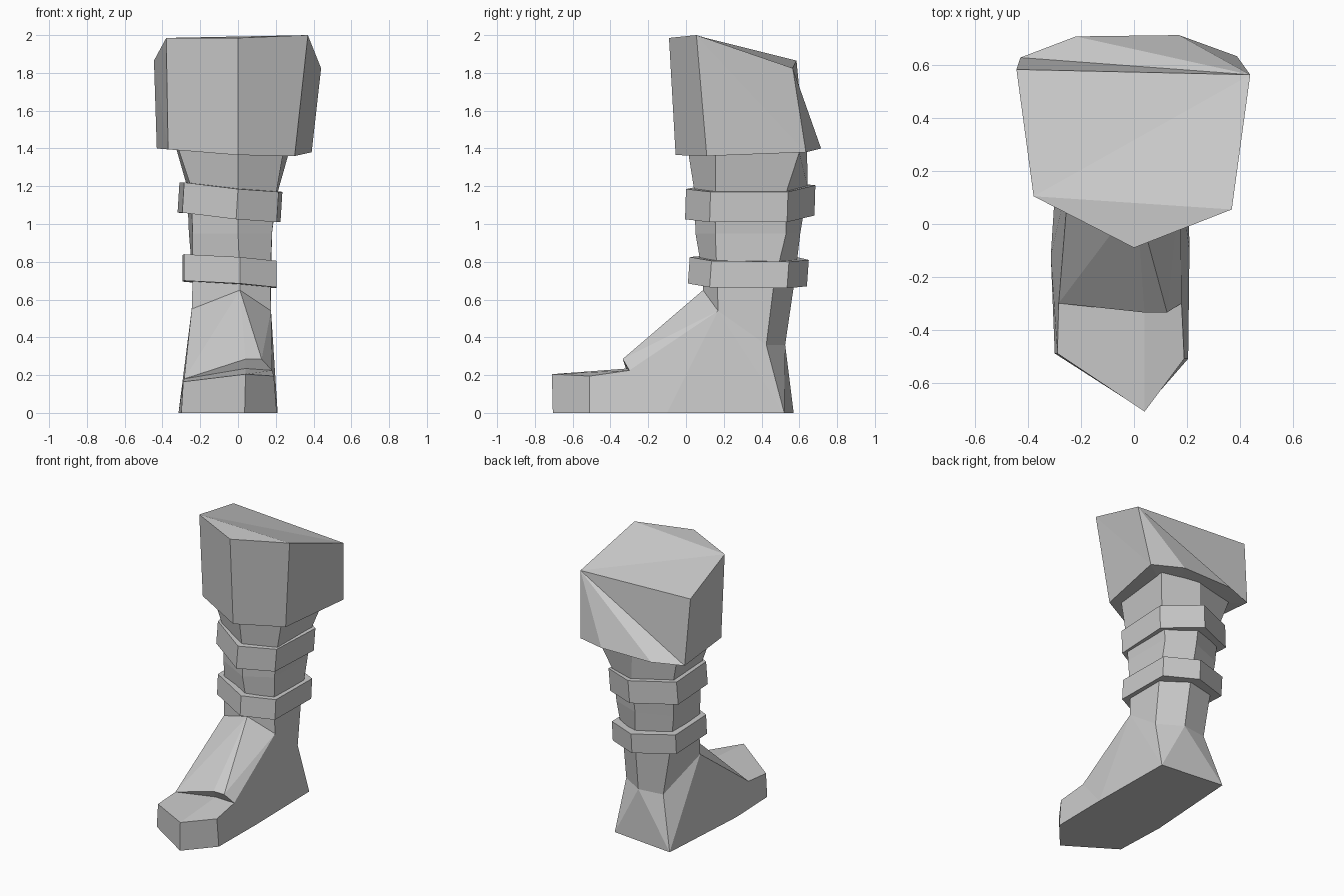
import bpy, bmesh

if "Cube" in bpy.data.objects:
    bpy.data.objects.remove(bpy.data.objects["Cube"])

grey = bpy.data.materials.new("plain grey")
grey.diffuse_color = (0.6, 0.6, 0.6, 1)
grey.use_nodes = True
grey.node_tree.nodes["Principled BSDF"].inputs["Base Color"].default_value = grey.diffuse_color


def build(name, points, faces):
    """Flat-shaded mesh from named points; faces are space-separated point names."""
    bm = bmesh.new()
    v = {k: bm.verts.new(co) for k, co in points.items()}
    for f in faces:
        bm.faces.new([v[k] for k in f.split()])
    bmesh.ops.recalc_face_normals(bm, faces=bm.faces)
    me = bpy.data.meshes.new(name)
    bm.to_mesh(me)
    bm.free()
    me.materials.append(grey)
    ob = bpy.data.objects.new(name, me)
    bpy.context.collection.objects.link(ob)
    return ob


def loft(name, rings):
    """Closed solid skinned through rings of equal point count."""
    n = len(rings[0])
    pts = {f"{i}_{j}": co for i, r in enumerate(rings) for j, co in enumerate(r)}
    faces = [f"{i}_{j} {i}_{(j+1) % n} {i+1}_{(j+1) % n} {i+1}_{j}"
             for i in range(len(rings) - 1) for j in range(n)]
    faces += [" ".join(f"{i}_{j}" for j in range(n)) for i in (0, len(rings) - 1)]
    return build(name, pts, faces)


def shifted(ring, dx, dy, dz):
    return [(x + dx, y + dy, z + dz) for x, y, z in ring]


# Shin: six-sided, order front, right, back right, back, back left, left
ankle = [(.01, .09, .65), (.175, .17, .54), (.175, .425, .36),
         (.01, .525, .36), (-.17, .50, .36), (-.245, .19, .55)]
loft("shin", [
    [(0, .01, 1.39), (.24, .155, 1.38), (.27, .60, 1.38),
     (-.02, .64, 1.40), (-.33, .57, 1.41), (-.32, .17, 1.41)],
    [(0, .045, 1.17), (.20, .155, 1.15), (.205, .525, 1.15),
     (-.02, .645, 1.19), (-.27, .53, 1.20), (-.25, .18, 1.20)],
    [(0, .05, .95), (.18, .155, .95), (.18, .53, .95),
     (-.02, .605, .95), (-.26, .51, .95), (-.24, .18, .95)],
    [(.01, .09, .72), (.17, .165, .70), (.175, .465, .68),
     (.0, .575, .70), (-.23, .50, .72), (-.24, .19, .72)],
    ankle])

# Straps round the shin
upper = [(0, 0, 1.185), (.215, .13, 1.17), (.235, .54, 1.17),
         (-.02, .685, 1.205), (-.31, .55, 1.22), (-.285, .18, 1.22)]
lower = [(.01, .02, .825), (.205, .135, .805), (.205, .545, .80),
         (-.02, .65, .81), (-.295, .54, .835), (-.285, .18, .84)]
loft("upper_strap", [upper, shifted(upper, -.01, -.005, -.16)])
loft("lower_strap", [lower, shifted(lower, 0, -.01, -.14)])

# Flared knee cuff with sloping top
build("knee_cuff", {
    "A": (-.38, .105, 1.985), "B": (0, -.09, 1.985), "C": (.37, .055, 2.0),
    "R": (.44, .565, 1.825), "L": (-.445, .585, 1.865),
    "a": (-.37, .13, 1.395), "b": (0, -.055, 1.365), "c": (.30, .11, 1.36),
    "d": (.39, .635, 1.38), "e": (.17, .715, 1.40), "f": (-.22, .71, 1.40),
    "g": (-.43, .63, 1.40), "m": (-.03, .35, 1.37),
}, ["A B C", "A C R", "A R L", "A B b a", "B C c b", "C R d", "C d c",
    "R d e", "R e f", "R f g", "R g L", "L g a", "L a A",
    "a b m", "b c m", "c d m", "d e m", "e f m", "f g m", "g a m"])

# Foot: sole outline (s), toe cap (t), instep lip (p), ankle opening (k)
pts = {
    "s0": (.035, -.705, 0), "s1": (.205, -.51, 0), "s2": (.21, -.10, 0),
    "s3": (.20, .52, 0), "s4": (-.27, .57, 0), "s5": (-.315, -.12, 0),
    "s6": (-.30, -.49, 0),
    "t0": (.04, -.71, .205), "t1": (.19, -.51, .195), "t6": (-.29, -.49, .165),
    "q0": (-.285, -.30, .18), "q1": (.04, -.31, .235), "q3": (.18, -.30, .225),
    "p1": (.04, -.335, .285), "p2": (.125, -.335, .285),
}
pts.update({f"k{i}": co for i, co in enumerate(ankle)})
build("foot", pts, [
    "s0 s1 s2 s3 s4 s5 s6",                                      # sole
    "s0 s1 t1 t0", "s0 t0 t6 s6",                                # toe front
    "t0 t1 q3 q1", "t0 q1 q0 t6",                                # toe top
    "q0 q1 p1", "q1 q3 p2 p1",                                   # instep lip
    "q0 p1 k0", "q0 k0 k5", "p1 p2 k0", "p2 k1 k0", "p2 q3 k1",  # instep
    "s1 s2 q3 t1", "q3 s2 k1", "s2 s3 k1", "s3 k2 k1",           # right side
    "s3 k3 k2", "s3 s4 k3", "s4 k4 k3",                          # heel
    "s4 k5 k4", "s4 s5 k5", "s5 q0 k5", "s5 s6 t6 q0",           # left side
    "k0 k1 k2 k3 k4 k5"])                                        # ankle top
